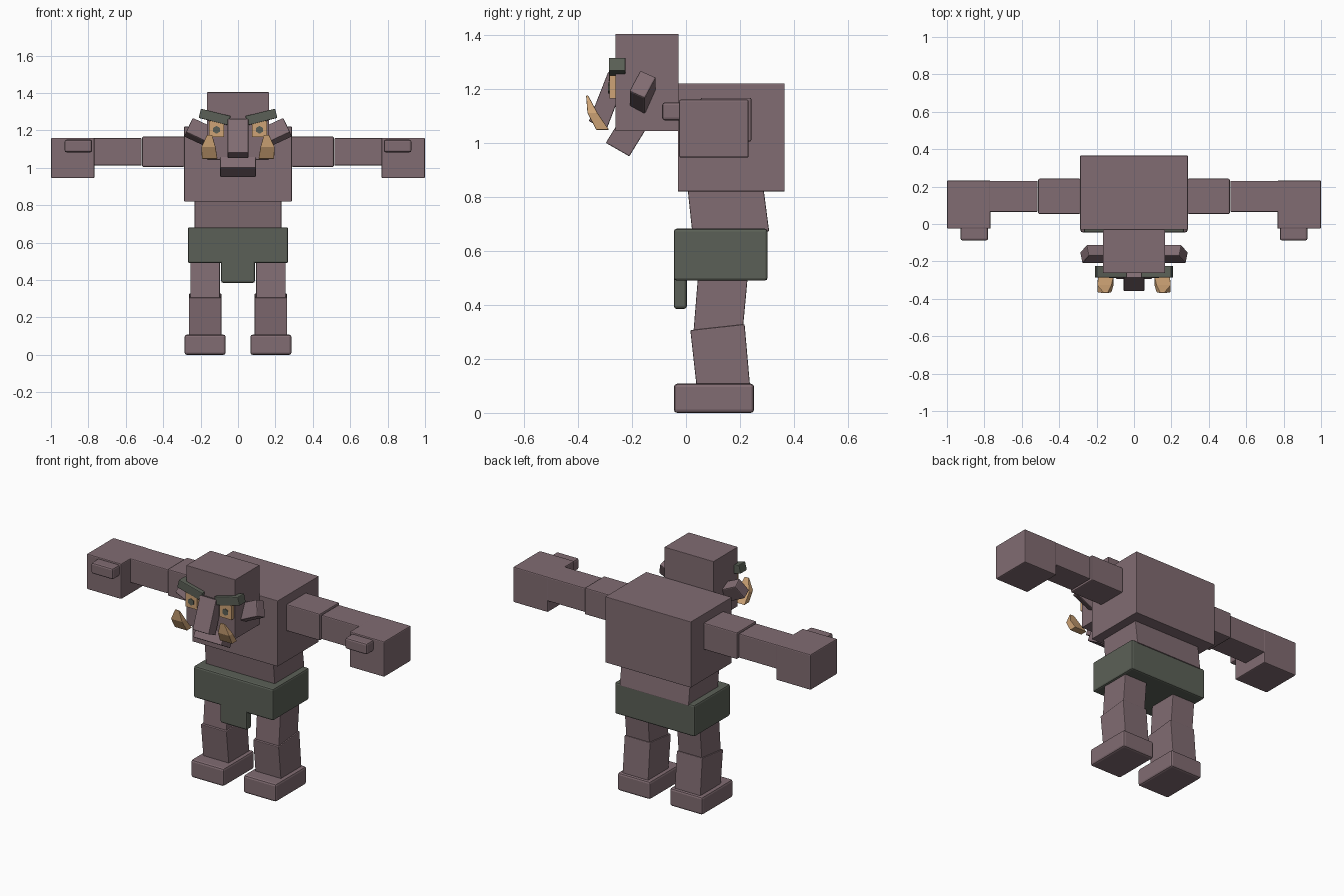
import bpy, bmesh
from math import radians
from mathutils import Euler, Matrix, Vector

cube = bpy.data.objects.get("Cube")
if cube:
    bpy.data.objects.remove(cube, do_unlink=True)


def material(name, rgb):
    mat = bpy.data.materials.new(name)
    mat.use_nodes = True
    mat.diffuse_color = (*rgb, 1)
    mat.node_tree.nodes["Principled BSDF"].inputs["Base Color"].default_value = (*rgb, 1)
    return mat


SKIN = material("mauve skin", (0.22, 0.15, 0.168))
CLOTH = material("dark green cloth", (0.105, 0.118, 0.095))
TAN = material("tan ivory", (0.62, 0.37, 0.18))


def finish(name, bm, mat, bevel=0):
    bmesh.ops.recalc_face_normals(bm, faces=bm.faces)
    mesh = bpy.data.meshes.new(name)
    bm.to_mesh(mesh)
    bm.free()
    mesh.materials.append(mat)
    obj = bpy.data.objects.new(name, mesh)
    bpy.context.collection.objects.link(obj)
    if bevel:
        mod = obj.modifiers.new("soft edges", "BEVEL")
        mod.width = bevel
        mod.segments = 2
    return obj


def box(name, xs, ys, zs, mat=SKIN, rot=(0, 0, 0), bevel=0.006, side=1):
    """Box between limits, turned about its centre; side -1 mirrors it."""
    spans = (xs, ys, zs)
    centre = Vector([(a + b) / 2 for a, b in spans])
    centre.x *= side
    angles = Euler((radians(rot[0]), radians(rot[1]) * side, radians(rot[2]) * side))
    size = Matrix.Diagonal([b - a for a, b in spans]).to_4x4()
    bm = bmesh.new()
    bmesh.ops.create_cube(bm, size=1,
                          matrix=Matrix.Translation(centre) @ angles.to_matrix().to_4x4() @ size)
    return finish(name, bm, mat, bevel)


def loft(name, rings, mat=SKIN, bevel=0.004, side=1):
    """Skin closed rings of points, capped at both ends."""
    bm = bmesh.new()
    loops = [[bm.verts.new((x * side, y, z)) for x, y, z in ring] for ring in rings]
    count = len(loops[0])
    for a, b in zip(loops, loops[1:]):
        for i in range(count):
            j = (i + 1) % count
            bm.faces.new((a[i], a[j], b[j], b[i]))
    bm.faces.new(loops[0])
    bm.faces.new(loops[-1])
    return finish(name, bm, mat, bevel)


def prism(name, xs, profile, mat=SKIN, bevel=0.004, side=1):
    """Side profile (y, z) extruded across x."""
    return loft(name, [[(x, y, z) for y, z in profile] for x in xs], mat, bevel, side)


# Trunk and cloth
box("torso", (-0.288, 0.288), (-0.03, 0.365), (0.82, 1.22), bevel=0.003)
prism("waist", (-0.232, 0.232), [(0.005, 0.84), (0.286, 0.84), (0.308, 0.672), (0.024, 0.66)])
box("loincloth", (-0.268, 0.268), (-0.045, 0.302), (0.49, 0.682), CLOTH, bevel=0.01)
box("loincloth_flap", (-0.09, 0.09), (-0.045, 0.003), (0.385, 0.53), CLOTH, bevel=0.01)

# Head, nose and jaw
box("head", (-0.165, 0.165), (-0.262, -0.028), (1.043, 1.404), bevel=0.002)
prism("nose", (-0.055, 0.055), [(-0.288, 1.263), (-0.36, 1.08), (-0.294, 1.05), (-0.222, 1.237)])
prism("jaw", (-0.095, 0.095), [(-0.297, 1.0), (-0.21, 0.95), (-0.13, 1.08), (-0.217, 1.13)])

for label, s in (("left", 1), ("right", -1)):
    # Face details
    box(label + "_brow", (0.043, 0.207), (-0.286, -0.224), (1.246, 1.297), CLOTH,
        rot=(0, -14, 0), bevel=0.004, side=s)
    box(label + "_eye", (0.076, 0.155), (-0.284, -0.25), (1.165, 1.25), TAN, bevel=0, side=s)
    bm = bmesh.new()
    bmesh.ops.create_cone(bm, cap_ends=True, segments=6, radius1=0.021, radius2=0.021, depth=0.008,
                          matrix=Matrix.Translation((0.115 * s, -0.284, 1.203))
                          @ Matrix.Rotation(radians(90), 4, "X"))
    finish(label + "_pupil", bm, CLOTH)
    box(label + "_ear", (0.13, 0.272), (-0.193, -0.128), (1.14, 1.235),
        rot=(-26, -25, 0), bevel=0.006, side=s)

    # Tusk curving up and forward to a blunt tip
    sections = [(0.11, 0.193, -0.332, -0.285, 1.048), (0.12, 0.196, -0.365, -0.327, 1.11),
                (0.138, 0.166, -0.37, -0.362, 1.175)]
    loft(label + "_tusk",
         [[(a, f, z), (b, f, z), (b, r, z), (a, r, z)] for a, b, f, r, z in sections],
         TAN, bevel=0.003, side=s)

    # Arm
    box(label + "_upper_arm", (0.286, 0.512), (0.054, 0.242), (1.005, 1.167), side=s)
    box(label + "_forearm", (0.515, 0.88), (0.064, 0.231), (1.012, 1.159), side=s)
    box(label + "_hand", (0.767, 1.0), (-0.025, 0.232), (0.945, 1.16), side=s)
    box(label + "_thumb", (0.78, 0.927), (-0.088, 0.02), (1.083, 1.15), bevel=0.01, side=s)

    # Leg
    prism(label + "_thigh", (0.097, 0.255),
          [(0.048, 0.55), (0.233, 0.55), (0.212, 0.325), (0.028, 0.304)], side=s)
    prism(label + "_shin", (0.089, 0.262),
          [(0.016, 0.306), (0.217, 0.328), (0.238, 0.09), (0.04, 0.09)], side=s)
    box(label + "_foot", (0.066, 0.286), (-0.045, 0.252), (0.0, 0.108), bevel=0.012, side=s)
